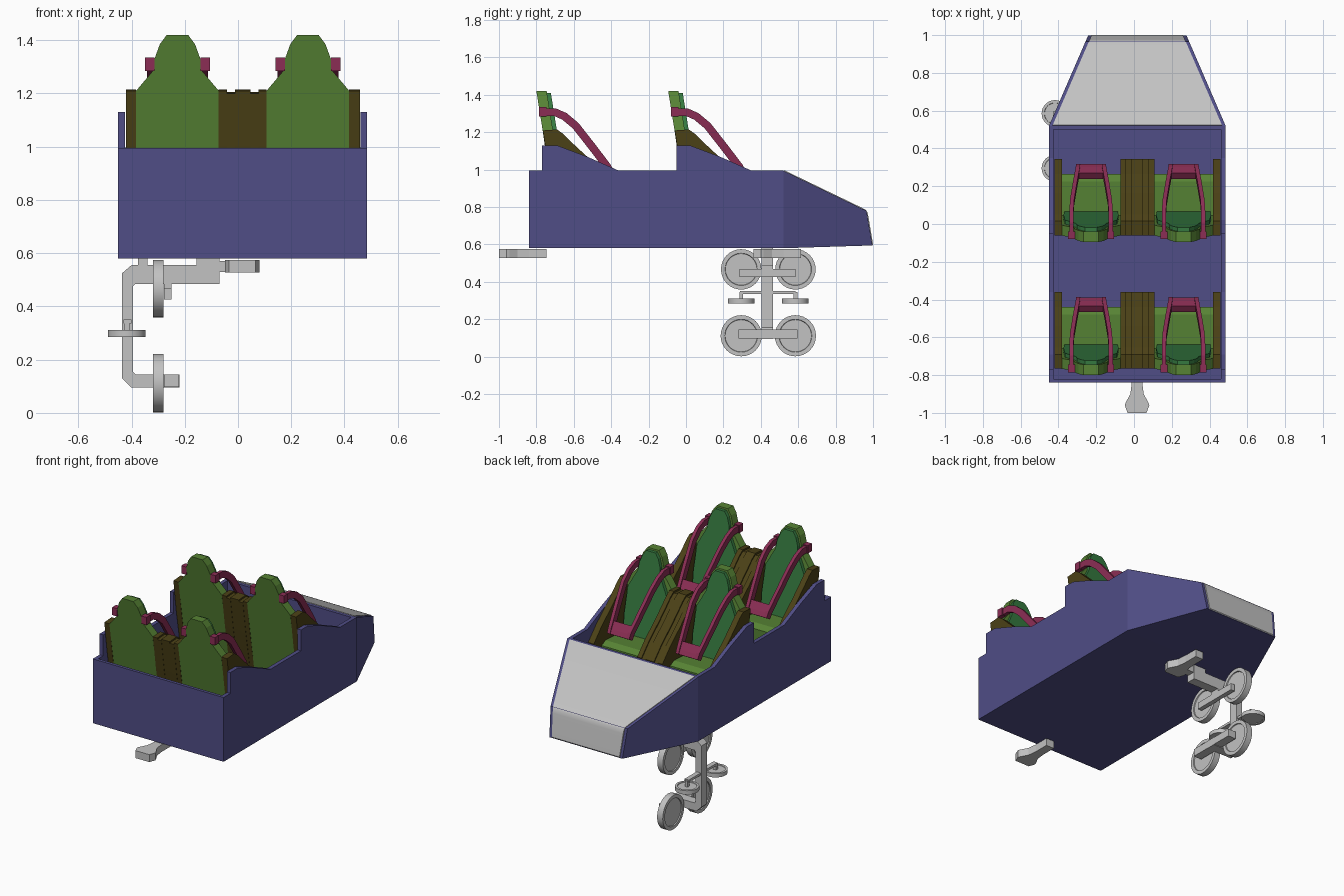
import bpy, bmesh
from mathutils import Vector

if "Cube" in bpy.data.objects:
    bpy.data.objects.remove(bpy.data.objects["Cube"], do_unlink=True)


def material(name, rgb):
    m = bpy.data.materials.new(name)
    m.use_nodes = True
    m.diffuse_color = (*rgb, 1)
    m.node_tree.nodes["Principled BSDF"].inputs["Base Color"].default_value = (*rgb, 1)
    return m


BLUE = material("body blue", (0.08, 0.075, 0.24))
GREEN = material("shell green", (0.095, 0.23, 0.035))
PAD = material("pad green", (0.035, 0.19, 0.05))
BROWN = material("trim brown", (0.07, 0.052, 0.008))
RED = material("harness red", (0.26, 0.027, 0.09))
GREY = material("metal grey", (0.54, 0.54, 0.54))


def finish(name, bm, mat, smooth=False):
    bmesh.ops.recalc_face_normals(bm, faces=bm.faces)
    me = bpy.data.meshes.new(name)
    bm.to_mesh(me)
    bm.free()
    me.materials.append(mat)
    ob = bpy.data.objects.new(name, me)
    bpy.context.collection.objects.link(ob)
    if smooth:
        bpy.ops.object.select_all(action='DESELECT')
        ob.select_set(True)
        bpy.context.view_layer.objects.active = ob
        bpy.ops.object.shade_smooth_by_angle()
    return ob


def loft(name, rings, mat, smooth=False):
    """Skin a list of equal rings and cap both ends."""
    bm = bmesh.new()
    vs = [[bm.verts.new(p) for p in r] for r in rings]
    n = len(vs[0])
    for a, b in zip(vs, vs[1:]):
        for i in range(n):
            j = (i + 1) % n
            bm.faces.new((a[i], a[j], b[j], b[i]))
    bm.faces.new(vs[0])
    bm.faces.new(vs[-1])
    return finish(name, bm, mat, smooth)


def prism(name, pts, axis, a, b, mat, lean=0):
    """Extrude a 2D outline along an axis; lean shears it back with height."""
    def place(p, t):
        v = {"x": (t, *p), "y": (p[0], t, p[1]), "z": (*p, t)}[axis]
        return (v[0], v[1] - lean * (v[2] - 1.42), v[2])
    return loft(name, [[place(p, t) for p in pts] for t in (a, b)], mat)


def box(name, x, y, z, mat):
    return prism(name, [(x[0], y[0]), (x[1], y[0]), (x[1], y[1]), (x[0], y[1])], "z", *z, mat)


def mirrored(half, cx=0):
    """Complete a symmetric outline from its +x half."""
    return [(cx + x, z) for x, z in half] + [(cx - x, z) for x, z in reversed(half)]


def sweep(name, path, width, thick, mat):
    """Sweep a rectangle whose width stays along x."""
    rings = []
    for i, p in enumerate(path):
        t = Vector(path[min(i + 1, len(path) - 1)]) - Vector(path[max(i - 1, 0)])
        n = Vector((0, -t.z, t.y)).normalized() * thick / 2
        w = Vector((width / 2, 0, 0))
        c = Vector(p)
        rings.append([c + n + w, c + n - w, c - n - w, c - n + w])
    return loft(name, rings, mat)


def wheel(name, loc, r, depth, axis):
    """Disc with a shallow recess on each side."""
    bm = bmesh.new()
    bmesh.ops.create_cone(bm, cap_ends=True, segments=32, radius1=r, radius2=r, depth=depth)
    caps = [f for f in bm.faces if len(f.verts) > 4]
    bmesh.ops.inset_individual(bm, faces=caps, thickness=r * 0.2)
    bmesh.ops.inset_individual(bm, faces=caps, thickness=r * 0.02, depth=-depth * 0.15)
    ob = finish(name, bm, GREY, True)
    if axis == "x":
        ob.rotation_euler.y = 1.5708
    ob.location = loc


# Body tub
CX, HALF, WALL = 0.0175, 0.4675, 0.025
side = [(-0.84, 0.58), (-0.84, 0.995), (-0.77, 0.995), (-0.77, 1.13), (-0.69, 1.13),
        (-0.53, 1.07), (-0.36, 0.995), (-0.05, 0.995), (-0.05, 1.13), (0.02, 1.13),
        (0.18, 1.07), (0.35, 0.995), (0.52, 0.995), (0.52, 0.58)]
for s, label in ((-1, "right"), (1, "left")):
    prism("body_side_" + label, side, "x", CX + s * HALF, CX + s * (HALF - WALL), BLUE)
inner = (CX - HALF + WALL, CX + HALF - WALL)
box("body_floor", inner, (-0.82, 0.5), (0.58, 0.62), BLUE)
box("body_rear_wall", inner, (-0.84, -0.82), (0.58, 0.995), BLUE)
box("body_bulkhead", inner, (0.5, 0.52), (0.58, 0.995), BLUE)


# Tapered nose with a grey cover wrapping over the top and front
def nose_half(y):
    return HALF - (y - 0.52) * 0.433


def nose_row(y, z, inset=0):
    h = nose_half(y) - inset
    return [(CX - h, y, z), (CX + h, y, z)]


nose = [(0.52, 0.58), (0.52, 0.995), (0.965, 0.78), (0.997, 0.595)]
prism_rows = [nose_row(y, z) for y, z in nose]
loft("nose", [[r[k] for r in prism_rows] for k in (0, 1)], BLUE)
cover = [(0.525, 0.997), (0.935, 0.799), (0.96, 0.786), (0.971, 0.77), (0.976, 0.745), (1.0, 0.602)]
rings = []
for y, z in cover:
    top = nose_row(y, z, 0.018)
    low = nose_row(y - 0.004, z - 0.006, 0.018)
    rings.append([top[0], top[1], low[1], low[0]])
loft("nose_cover", rings, GREY, True)

# Seat outlines
back_half = [(0.155, 0.63), (0.155, 1.21), (0.092, 1.285), (0.086, 1.33), (0.066, 1.385), (0.04, 1.42)]
pad_half = [(0.14, 0.86), (0.146, 1.0), (0.138, 1.17), (0.08, 1.28), (0.074, 1.33), (0.055, 1.38), (0.032, 1.41)]
trim = [(-0.765, 1.21), (-0.69, 1.215), (-0.655, 1.19), (-0.61, 1.145), (-0.54, 1.08),
        (-0.44, 0.995), (-0.36, 0.91), (-0.36, 0.62), (-0.67, 0.62), (-0.735, 1.0)]
arm = [(0.104, -0.78, 1.307), (0.104, -0.70, 1.307), (0.104, -0.65, 1.285), (0.1, -0.59, 1.235),
       (0.085, -0.5, 1.12), (0.07, -0.42, 1.015), (0.068, -0.405, 0.985)]

for row, dy in (("rear", 0), ("front", 0.705)):
    def shifted(pts):
        return [(y + dy, z) for y, z in pts]

    for label, cx in (("right", -0.2275), ("left", 0.2625)):
        tag = f"_{row}_{label}"
        # Seat shell, pad and cushion
        prism("seat_back" + tag, mirrored(back_half, cx), "y", dy - 0.8, dy - 0.745, GREEN, 0.16)
        prism("seat_pad" + tag, mirrored(pad_half, cx), "y", dy - 0.745, dy - 0.724, PAD, 0.16)
        cushion = [(-0.68, 0.62), (-0.68, 0.88), (-0.48, 0.89), (-0.44, 0.87), (-0.44, 0.62)]
        prism("seat_cushion" + tag, shifted(cushion), "x", cx - 0.155, cx + 0.155, GREEN)
        # Lap harness
        for s in (-1, 1):
            path = [(cx + s * x, y + dy, z) for x, y, z in arm]
            sweep("harness_arm" + tag, path, 0.022, 0.042, RED)
            ends = sorted((cx + s * 0.086, cx + s * 0.122))
            box("harness_pivot" + tag, ends, (dy - 0.785, dy - 0.745), (1.284, 1.334), RED)
        bar = [(cx, dy - 0.45, 1.045), (cx, dy - 0.42, 1.005), (cx, dy - 0.405, 0.98)]
        sweep("harness_bar" + tag, bar, 0.155, 0.04, RED)

    # Brown outer trims and the ribbed centre console
    for x0, x1 in ((-0.42, -0.3825), (0.4175, 0.4575)):
        prism("side_trim_" + row, shifted(trim), "x", x0, x1, BROWN)
    ribs = (-0.0725, -0.042, -0.012, 0.047, 0.077, 0.1075)
    for i, (x0, x1) in enumerate(zip(ribs, ribs[1:])):
        drop = 0.01 * (i % 2)
        prism("console_rib_" + row, shifted([(y, z - drop) for y, z in trim]), "x", x0, x1, BROWN)

# Couplings under the tail and the nose
hitch = [(0.05, -1), (0.065, -0.96), (0.06, -0.945), (0.035, -0.9), (0.028, -0.84), (0.028, -0.745)]
for name, dy in (("rear_coupling", 0), ("front_coupling", 1.36)):
    prism(name, [(x, y + dy) for x, y in mirrored(hitch, 0.016)], "z", 0.527, 0.575, GREY)

# Wheel bracket: one bent arm
bracket = [(-0.07, 0.485), (-0.07, 0.58), (-0.155, 0.58), (-0.155, 0.555), (-0.4, 0.555),
           (-0.435, 0.525), (-0.435, 0.13), (-0.4, 0.095), (-0.22, 0.095), (-0.22, 0.145),
           (-0.385, 0.145), (-0.395, 0.155), (-0.395, 0.475), (-0.385, 0.485)]
prism("wheel_bracket", bracket, "y", 0.405, 0.465, GREY)
box("bracket_tab", (-0.375, -0.34), (0.405, 0.465), (0.55, 0.58), GREY)
box("bracket_link", (-0.08, 0.02), (0.41, 0.46), (0.53, 0.57), GREY)
box("upper_axle_beam", (-0.278, -0.25), (0.285, 0.585), (0.425, 0.468), GREY)
box("bracket_drop", (-0.278, -0.25), (0.405, 0.465), (0.45, 0.5), GREY)
box("lower_axle_beam", (-0.278, -0.222), (0.28, 0.595), (0.098, 0.145), GREY)
box("guide_beam", (-0.43, -0.4), (0.29, 0.585), (0.335, 0.35), GREY)

# Wheels
for y in (0.295, 0.585):
    wheel("running_wheel", (-0.3, y, 0.467), 0.108, 0.04, "x")
    wheel("under_wheel", (-0.3, y, 0.112), 0.11, 0.04, "x")
    wheel("guide_wheel", (-0.418, y, 0.298), 0.071, 0.025, "z")
    box("guide_axle", (-0.428, -0.408), (y - 0.01, y + 0.01), (0.3, 0.345), GREY)
